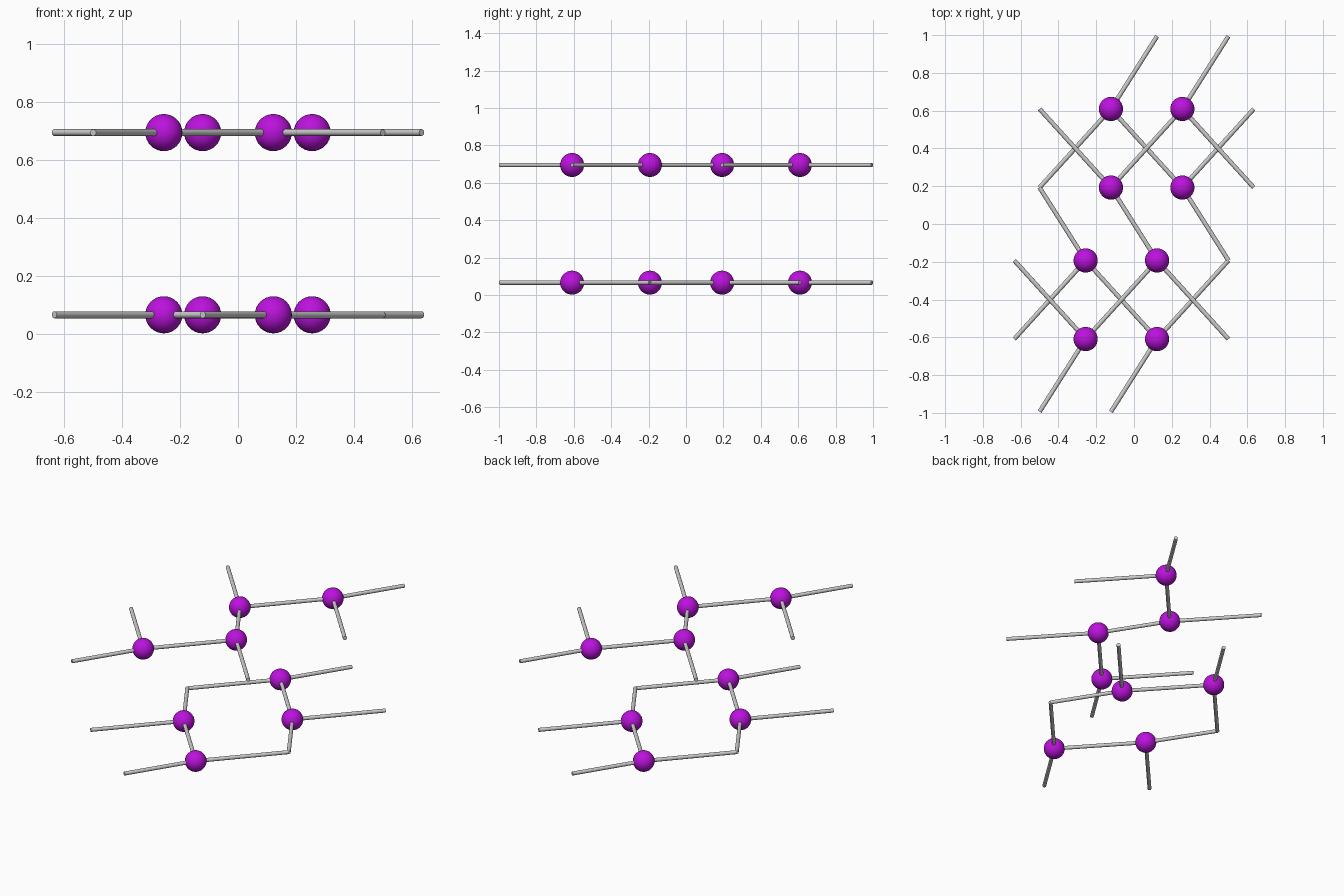
import bpy
from mathutils import Vector

if "Cube" in bpy.data.objects:
    bpy.data.objects.remove(bpy.data.objects["Cube"])

ATOM_R, BOND_R = 0.064, 0.0118
Z_LOW, Z_HIGH = 0.066, 0.695
# lattice coordinates: two column offsets, one column pitch, three row heights
X1, X2, PITCH = 0.122, 0.256, 0.378
Y1, Y2, Y3 = 0.193, 0.609, 0.994

purple = bpy.data.materials.new("purple")
purple.diffuse_color = (0.50, 0.006, 0.72, 1)
purple.use_nodes = True
purple.node_tree.nodes["Principled BSDF"].inputs["Base Color"].default_value = purple.diffuse_color


def atom(name, p):
    bpy.ops.mesh.primitive_uv_sphere_add(segments=32, ring_count=16, radius=ATOM_R, location=p)
    o = bpy.context.object
    o.name = name
    o.data.materials.append(purple)
    bpy.ops.object.shade_smooth()


def bond(name, a, b):
    a, b = Vector(a), Vector(b)
    d = b - a
    bpy.ops.mesh.primitive_cylinder_add(vertices=16, radius=BOND_R, depth=d.length,
                                        location=(a + b) / 2)
    o = bpy.context.object
    o.name = name
    o.rotation_euler = d.to_track_quat('Z', 'Y').to_euler()
    bpy.ops.object.shade_smooth_by_angle()


def layer(name, z, atoms, bonds):
    # every sheet is symmetric under a half turn about z
    for s in (1, -1):
        for x, y in atoms:
            atom(f"{name}_atom", (s * x, s * y, z))
        for (ax, ay), (bx, by) in bonds:
            bond(f"{name}_bond", (s * ax, s * ay, z), (s * bx, s * by, z))


# lower sheet: a hexagonal ring with two bare corners
p, q = (-X1, Y2), (X2, Y1)
layer("lower", Z_LOW, [p, q], [
    (p, q),
    (p, (X1, Y3)),
    (p, (-X1 - PITCH, Y1)),
    (q, (X2 + PITCH, Y2)),
    (q, (X1 + PITCH, -Y1)),
])

# upper sheet: an open zigzag chain
p, q = (X2, Y2), (-X1, Y1)
layer("upper", Z_HIGH, [p, q], [
    (p, q),
    (p, (X1 + PITCH, Y3)),
    (p, (X2 + PITCH, Y1)),
    (q, (-X1 - PITCH, Y2)),
])
# bond joining the two halves of the chain
bond("upper_centre_bond", (-X1, Y1, Z_HIGH), (X1, -Y1, Z_HIGH))
